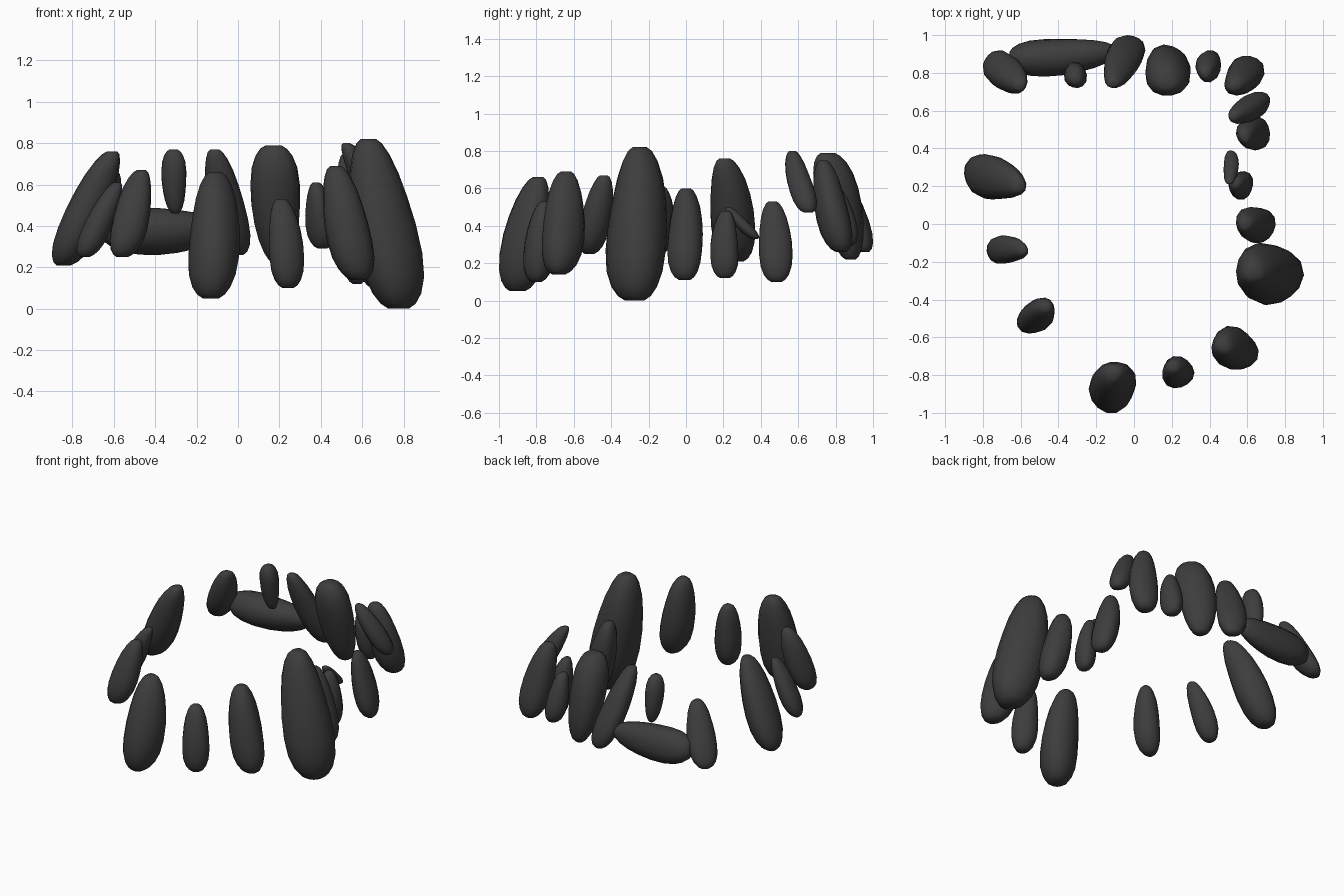
import bpy, bmesh, math, random

if "Cube" in bpy.data.objects:
    bpy.data.objects.remove(bpy.data.objects["Cube"])

random.seed(4)
mat = bpy.data.materials.new("dark grey stone")
mat.diffuse_color = (0.047, 0.047, 0.047, 1)
mat.use_nodes = True
mat.node_tree.nodes["Principled BSDF"].inputs["Base Color"].default_value = mat.diffuse_color

# height fraction, radius fraction: blunt foot, tapered rounded top
PROFILE = [(0, .32), (.03, .55), (.09, .76), (.19, .93), (.33, 1), (.5, .98),
           (.66, .89), (.8, .76), (.91, .58), (.975, .40), (1, .24)]
SIDES = 14


def stone(name, box, lean=(0, 0), flip=False, lying=False):
    """Boulder filling box (x0,x1,y0,y1,z0,z1); lean = top centre minus foot centre."""
    lo, hi = box[0::2], box[1::2]
    size = [b - a for a, b in zip(lo, hi)]
    if lying:                       # long axis runs along x
        size = [size[2], size[1], size[0]]
    rx = (size[0] - abs(lean[0]) * .8) / 2
    ry = (size[1] - abs(lean[1]) * .8) / 2
    p1, p2 = random.uniform(0, 6.28), random.uniform(0, 6.28)
    rows = [(1 - t, r) for t, r in reversed(PROFILE)] if flip else PROFILE
    bm = bmesh.new()
    rings = []
    for t, r in rows:
        ring = []
        bend = .05 * math.sin(t * 4.5 + p1)
        for i in range(SIDES):
            a = 2 * math.pi * i / SIDES
            w = r * (1 + .05 * math.sin(2 * a + p1 + t) + .05 * math.sin(3 * a + p2 + 2 * t))
            x = rx * (w * math.cos(a) + bend) + lean[0] * (t - .5)
            y = ry * (w * math.sin(a) - bend) + lean[1] * (t - .5)
            z = size[2] * t
            ring.append(bm.verts.new((z, y, -x) if lying else (x, y, z)))
        rings.append(ring)
    for a, b in zip(rings, rings[1:]):
        for i in range(SIDES):
            j = (i + 1) % SIDES
            bm.faces.new((a[i], a[j], b[j], b[i]))
    bm.faces.new(rings[0][::-1])
    bm.faces.new(rings[-1])
    # fit exactly into the box
    for k in range(3):
        c = [v.co[k] for v in bm.verts]
        m, s = min(c), max(c) - min(c)
        for v in bm.verts:
            v.co[k] = lo[k] + (v.co[k] - m) / s * (hi[k] - lo[k])
    bmesh.ops.recalc_face_normals(bm, faces=bm.faces)
    for f in bm.faces:
        f.smooth = True
    me = bpy.data.meshes.new(name)
    bm.to_mesh(me)
    bm.free()
    me.materials.append(mat)
    bpy.context.collection.objects.link(bpy.data.objects.new(name, me))


# left side
stone("left_back_stone", (-.90, -.57, .13, .37, .21, .76), (.20, -.06))
stone("left_middle_stone", (-.78, -.56, -.21, -.06, .25, .61), (.13, .01))
stone("left_front_stone", (-.62, -.42, -.58, -.39, .25, .67), (.08, .06))
# front
stone("front_left_stone", (-.24, .01, -1, -.73, .05, .66), (.02, .09))
stone("front_middle_stone", (.15, .32, -.87, -.70, .10, .53), (-.03, .04))
stone("front_right_stone", (.41, .66, -.77, -.54, .14, .69), (-.09, .04))
# right side
stone("great_right_stone", (.54, .90, -.43, -.10, 0, .82), (-.12, .01))
stone("right_stone_1", (.54, .75, -.10, .09, .11, .60), (-.08, 0))
stone("right_stone_2", (.50, .63, .13, .28, .12, .48), (-.03, .01))
stone("right_leaning_stone", (.475, .555, .21, .39, .33, .50), (-.01, -.13))
stone("right_stone_3", (.54, .72, .39, .57, .10, .53), (-.07, -.02))
stone("right_stone_4", (.50, .72, .53, .70, .47, .80), (-.13, -.07))
# back
stone("back_corner_stone", (.48, .69, .68, .89, .26, .75), (-.06, -.08))
stone("back_small_stone", (.325, .46, .75, .92, .29, .61), (-.03, -.05))
stone("back_tall_stone", (.06, .30, .68, .95, .22, .79), (-.03, -.10), flip=True)
stone("back_middle_stone", (-.16, .06, .72, 1, .26, .77), (-.09, -.17))
stone("back_fallen_stone", (-.66, -.10, .78, .98, .26, .49), (.0, .03), lying=True)
stone("back_perched_stone", (-.37, -.25, .72, .86, .46, .77), (-.01, -.03), flip=True)
stone("back_left_stone", (-.80, -.565, .69, .92, .28, .66), (.12, -.10))
